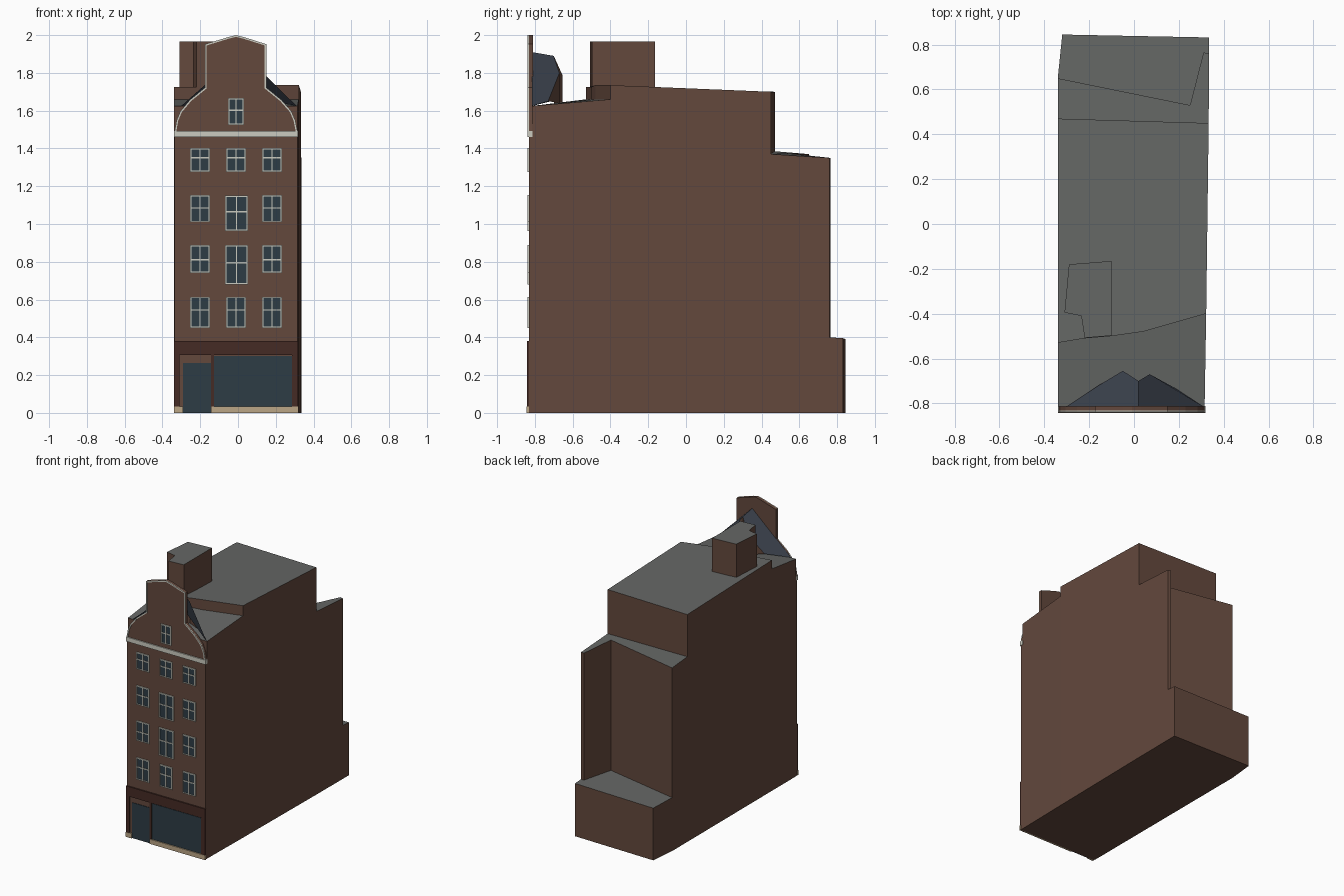
import bpy, bmesh
from mathutils import Vector

if "Cube" in bpy.data.objects:
    bpy.data.objects.remove(bpy.data.objects["Cube"])


def material(name, rgb):
    m = bpy.data.materials.new(name)
    m.diffuse_color = (*rgb, 1)
    m.use_nodes = True
    m.node_tree.nodes["Principled BSDF"].inputs["Base Color"].default_value = m.diffuse_color
    return m


BRICK = material("brick", (0.125, 0.065, 0.046))
ROOF = material("roof_grey", (0.13, 0.135, 0.13))
SLATE = material("slate", (0.045, 0.055, 0.075))
GLASS = material("glass", (0.026, 0.045, 0.06))
WHITE = material("white_trim", (0.6, 0.6, 0.53))
DARK = material("dark_timber", (0.06, 0.024, 0.018))
STONE = material("plinth_stone", (0.5, 0.38, 0.24))


def finish(name, bm, *mats, fix=True):
    if fix:
        bmesh.ops.recalc_face_normals(bm, faces=bm.faces)
    me = bpy.data.meshes.new(name)
    bm.to_mesh(me)
    bm.free()
    for m in mats:
        me.materials.append(m)
    ob = bpy.data.objects.new(name, me)
    bpy.context.collection.objects.link(ob)
    return ob


def add_prism(bm, pts, offset, cap_mat=0):
    """Polygon pts swept along offset; the swept cap may take another material."""
    a = [bm.verts.new(p) for p in pts]
    b = [bm.verts.new(Vector(p) + Vector(offset)) for p in pts]
    bm.faces.new(a[::-1])
    bm.faces.new(b).material_index = cap_mat
    n = len(a)
    for i in range(n):
        j = (i + 1) % n
        bm.faces.new((a[i], a[j], b[j], b[i]))


def add_box(bm, x0, x1, y0, y1, z0, z1):
    add_prism(bm, [(x0, y0, z0), (x1, y0, z0), (x1, y1, z0), (x0, y1, z0)], (0, 0, z1 - z0))


def boxes(name, mat, *dims):
    bm = bmesh.new()
    for d in dims:
        add_box(bm, *d)
    return finish(name, bm, mat)


# Stepped body: four roof levels, walls drop to the neighbour's roof or the ground
step = [(-.34, -.53), (-.22, -.51), (-.10, -.50), (.04, -.48), (.322, -.40)]
yard = [(-.34, .65), (.25, .53), (.31, .765), (.335, .76)]
front = [(-.34, -.815, 1.625), (.315, -.815, 1.625)] + [(x, y, 1.66) for x, y in step[::-1]]
main = [(x, y, 1.725 + .01 * (x > 0)) for x, y in step] + [(.333, .45, 1.70), (-.34, .47, 1.70)]
rear = [(-.34, .47, 1.385), (.333, .45, 1.37)] + [
    (x, y, z) for (x, y), z in zip(yard[::-1], (1.35, 1.35, 1.375, 1.37))]
low = [(x, y, .40) for x, y in yard] + [(.335, .832, .395), (-.32, .845, .39)]
sections = [front, main, rear, low]
edges = {}
for s in sections:
    for a, b in zip(s, s[1:] + s[:1]):
        edges[(a[:2], b[:2])] = (a[2], b[2])

bm = bmesh.new()


def quad(*pts):
    return bm.faces.new([bm.verts.new(p) for p in pts])


for s in sections:
    # main and front lists run anticlockwise seen from above
    area = sum(a[0] * b[1] - b[0] * a[1] for a, b in zip(s, s[1:] + s[:1]))
    assert area > 0
    quad(*s).material_index = 1
    for a, b in zip(s, s[1:] + s[:1]):
        zb, za = edges.get((b[:2], a[:2]), (0, 0))
        if a[2] > za:
            quad((*a[:2], za), (*b[:2], zb), b, a)
base = [(-.34, -.815), (.315, -.815), (.322, -.40), (.333, .45), (.335, .76), (.335, .832),
        (-.32, .845), (-.34, .65), (-.34, .47), (-.34, -.53)]
quad(*[(x, y, 0) for x, y in base[::-1]])
bmesh.ops.remove_doubles(bm, verts=bm.verts, dist=1e-5)
finish("house_body", bm, BRICK, ROOF, fix=False)

# Chimney block
bm = bmesh.new()
add_prism(bm, [(x, y, 1.70) for x, y in
               [(-.31, -.395), (-.235, -.41), (-.22, -.508), (-.10, -.498), (-.10, -.165), (-.29, -.18)]],
          (0, 0, .265), 1)
finish("chimney", bm, BRICK, ROOF)

# Small slate roof behind the gable, on brick cheeks
bm = bmesh.new()
ridge0, ridge1 = (.02, -.815, 1.91), (.02, -.70, 1.89)
right = [(.07, -.67, 1.80), (.18, -.73, 1.65), (.31, -.815, 1.625)]
left = [(-.05, -.655, 1.79), (-.15, -.715, 1.65), (-.30, -.815, 1.625)]
quad(ridge0, right[2], right[1], right[0], ridge1).material_index = 1
quad(ridge0, ridge1, left[0], left[1], left[2]).material_index = 1
quad(right[0], right[1], (.07, -.67, 1.64))
quad(left[0], (-.05, -.655, 1.64), left[1])
quad(ridge1, right[0], (.07, -.67, 1.64), (.02, -.70, 1.64))
quad(ridge1, (.02, -.70, 1.64), (-.05, -.655, 1.64), left[0])
bmesh.ops.remove_doubles(bm, verts=bm.verts, dist=1e-5)
finish("gable_roof", bm, BRICK, SLATE, fix=False)

# Front wall with the bell-shaped gable
gable = [(-.336, 1.49), (-.325, 1.55), (-.305, 1.597), (-.255, 1.657), (-.175, 1.722), (-.175, 1.952),
         (-.05, 1.99), (-.01, 2.0), (.03, 1.99), (.15, 1.952), (.15, 1.722), (.23, 1.657),
         (.283, 1.597), (.303, 1.55), (.315, 1.49)]
bm = bmesh.new()
add_prism(bm, [(x, -.832, z) for x, z in [(.315, 0)] + [(-.338, 0)] + gable], (0, .021, 0))
finish("front_wall", bm, BRICK)

# White edging following the gable
bm = bmesh.new()
inner = []
for i, p in enumerate(gable):
    p = Vector(p)
    d = [(Vector(gable[k + 1]) - Vector(gable[k])).normalized()
         for k in (i - 1, i) if 0 <= k < len(gable) - 1]
    norms = [Vector((v.y, -v.x)) for v in d]
    m = sum(norms, Vector((0, 0))).normalized()
    inner.append(p + m * (.009 / m.dot(norms[0])))
add_prism(bm, [(x, -.838, z) for x, z in gable + inner[::-1]], (0, .008, 0))
finish("gable_edging", bm, WHITE)
boxes("cornice", WHITE, (-.338, .318, -.84, -.812, 1.46, 1.493))

# Windows: x0, x1, z0, z1, height of crossbar
windows = [(-.053, .032, 1.524, 1.667, 1.603)]
for z0, z1, bar in [(1.275, 1.402, 1.35), (1.01, 1.153, 1.085), (.741, .889, .81), (.45, .614, .545)]:
    windows += [(-.254, -.148, z0, z1, bar), (.127, .233, z0, z1, bar)]
for z0, z1, bar in [(1.275, 1.402, 1.35), (.45, .614, .545)]:
    windows.append((-.063, .042, z0, z1, bar))
windows += [(-.069, .053, .963, 1.15, 1.065), (-.069, .053, .68, .889, .795)]
t = .007
for i, (x0, x1, z0, z1, bar) in enumerate(windows, 1):
    xm = (x0 + x1) / 2
    boxes(f"window_glass_{i}", GLASS, (x0 + t / 2, x1 - t / 2, -.835, -.831, z0 + t / 2, z1 - t / 2))
    spans = [(x0, x0 + t, z0, z1), (x1 - t, x1, z0, z1), (xm - t / 2, xm + t / 2, z0, z1),
             (x0, x1, z0, z0 + t), (x0, x1, z1 - t, z1), (x0, x1, bar - t / 2, bar + t / 2)]
    boxes(f"window_frame_{i}", WHITE, *[(a, b, -.84, -.831, c, d) for a, b, c, d in spans])

# Shop front: dark surround, door, display window and stone plinth
boxes("shop_surround", DARK,
      (-.338, .318, -.842, -.831, .307, .38),
      (-.338, -.31, -.842, -.831, 0, .307),
      (.285, .318, -.842, -.831, 0, .307))
boxes("shop_door", GLASS, (-.29, -.143, -.836, -.831, 0, .265))
boxes("shop_window", GLASS, (-.127, .285, -.836, -.831, .035, .302))
boxes("shop_posts", DARK, (-.143, -.127, -.839, -.831, 0, .307))
boxes("plinth", STONE, (-.339, -.29, -.844, -.831, 0, .035), (-.143, .319, -.844, -.831, 0, .035))
